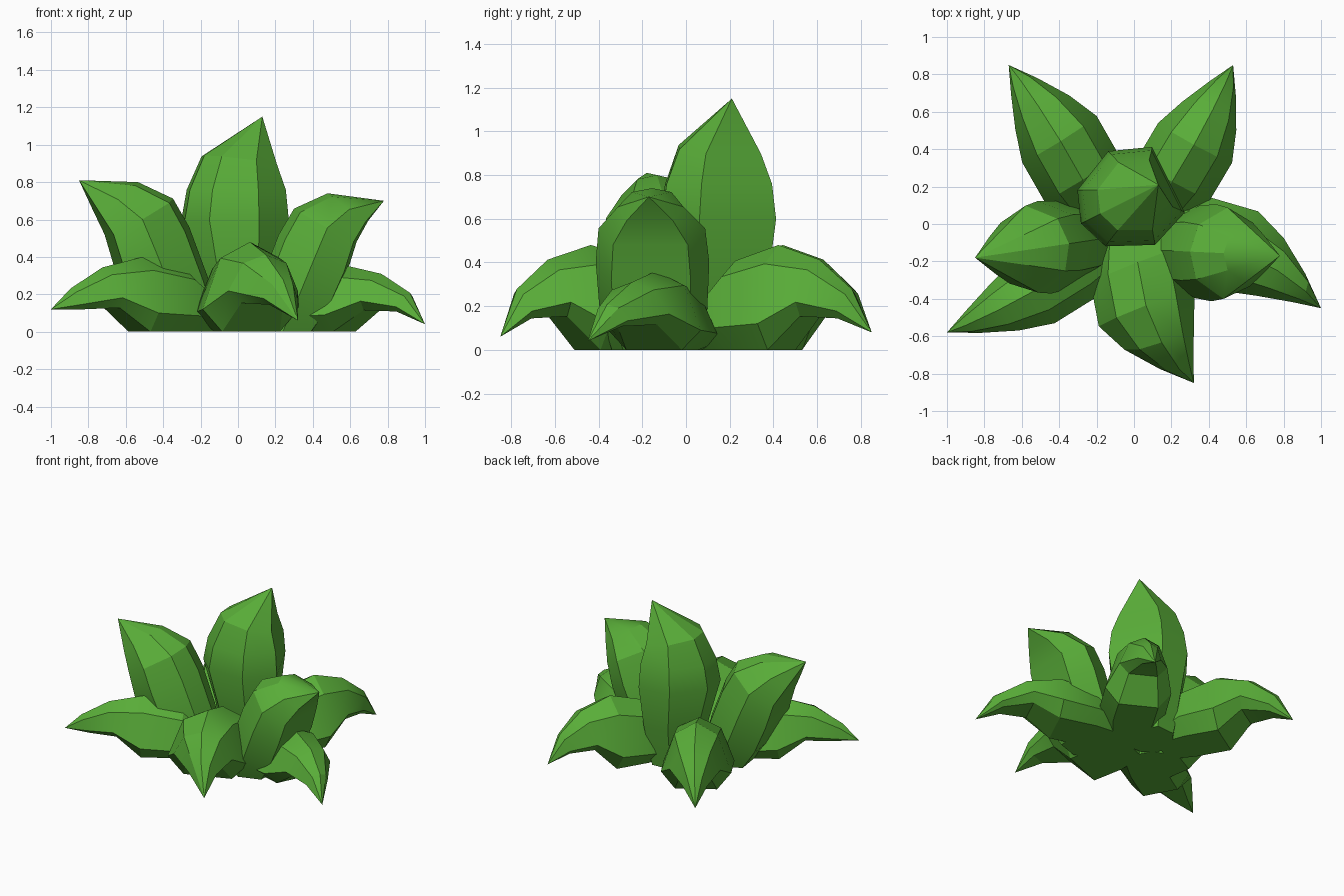
import bpy
import bmesh
import math
from mathutils import Vector

if "Cube" in bpy.data.objects:
    bpy.data.objects.remove(bpy.data.objects["Cube"])

green = bpy.data.materials.new("leaf green")
green.diffuse_color = (0.10, 0.42, 0.04, 1)
green.use_nodes = True
green.node_tree.nodes["Principled BSDF"].inputs["Base Color"].default_value = green.diffuse_color

# Cross-sections: (side fraction, height fraction from underside to ridge)
ROUND = [(0, 1), (0.6, 0.88), (1, 0.42), (0.7, 0), (-0.7, 0), (-1, 0.42), (-0.6, 0.88)]
ARCHED = [(0, 1), (0.62, 0.82), (1, 0.25), (0.6, 0), (-0.6, 0), (-1, 0.25), (-0.62, 0.82)]

# Leaf profiles: ridge (along, z), underside (along, z), width fraction
DROOPING = [
    (-0.08, 0.40, -0.08, 0.00, 0.80),
    (0.14, 0.85, 0.16, 0.00, 1.02),
    (0.42, 1.00, 0.44, 0.00, 1.02),
    (0.68, 0.86, 0.62, 0.32, 0.74),
    (0.88, 0.58, 0.82, 0.30, 0.36),
]
RISING = [
    (-0.15, 0.00, 0.40, 0.00, 0.75),
    (-0.03, 0.36, 0.55, 0.18, 0.95),
    (0.12, 0.70, 0.68, 0.43, 1.00),
    (0.25, 0.89, 0.76, 0.65, 0.94),
    (0.53, 1.00, 0.86, 0.80, 0.58),
]
UPRIGHT = [
    (-0.65, 0.00, 0.90, 0.00, 0.65),
    (-0.90, 0.26, 1.15, 0.26, 0.85),
    (-1.30, 0.52, 1.30, 0.52, 1.00),
    (-1.15, 0.66, 1.25, 0.66, 0.92),
    (-0.72, 0.82, 1.08, 0.78, 0.72),
]


def leaf(name, profile, section, base, tip, height, width, bend=0.0):
    """Loft a pointed leaf from base (x, y) to tip (x, y, z)."""
    b = Vector((base[0], base[1], 0))
    along = Vector((tip[0] - base[0], tip[1] - base[1], 0))
    side = Vector((-along.y, along.x, 0)).normalized()
    bm = bmesh.new()
    rings = []
    for rt, rz, ut, uz, wf in profile:
        ridge = b + along * rt + Vector((0, 0, rz * height))
        under = b + along * ut + Vector((0, 0, uz * height))
        t = max(0, min(1, (rt + ut) / 2))
        shift = side * (bend * 4 * t * (1 - t))
        rings.append([bm.verts.new(under.lerp(ridge, k) + side * (s * wf * width) + shift)
                      for s, k in section])
    n = len(section)
    bm.faces.new(rings[0][::-1])
    for lo, hi in zip(rings, rings[1:]):
        for j in range(n):
            c = (j + 1) % n
            bm.faces.new((lo[j], lo[c], hi[c], hi[j]))
    point = bm.verts.new(tip)
    for j in range(n):
        bm.faces.new((rings[-1][j], rings[-1][(j + 1) % n], point))
    bmesh.ops.recalc_face_normals(bm, faces=bm.faces)
    mesh = bpy.data.meshes.new(name)
    bm.to_mesh(mesh)
    bm.free()
    mesh.materials.append(green)
    obj = bpy.data.objects.new(name, mesh)
    bpy.context.collection.objects.link(obj)
    bpy.ops.object.select_all(action='DESELECT')
    obj.select_set(True)
    bpy.context.view_layer.objects.active = obj
    bpy.ops.object.shade_smooth_by_angle(angle=math.radians(25))


# Ring of five low drooping leaves
leaf("back_left_leaf", DROOPING, ARCHED, (-0.22, 0.13), (-0.67, 0.85, 0.08), 0.48, 0.23, -0.02)
leaf("back_right_leaf", DROOPING, ARCHED, (0.14, 0.13), (0.53, 0.85, 0.08), 0.48, 0.22, -0.02)
leaf("left_leaf", DROOPING, ARCHED, (-0.18, -0.13), (-1.00, -0.58, 0.12), 0.40, 0.20, 0.03)
leaf("right_leaf", DROOPING, ARCHED, (0.16, -0.05), (1.00, -0.45, 0.04), 0.36, 0.23, 0.09)
leaf("front_leaf", DROOPING, ARCHED, (0.02, -0.08), (0.32, -0.85, 0.06), 0.48, 0.27, -0.09)

# Two rising leaves
leaf("upper_left_leaf", RISING, ROUND, (-0.18, -0.08), (-0.85, -0.18, 0.81), 0.80, 0.25)
leaf("upper_right_leaf", RISING, ROUND, (0.14, -0.14), (0.78, -0.17, 0.70), 0.74, 0.26)

# Upright centre leaf
leaf("centre_leaf", UPRIGHT, ROUND, (-0.05, 0.12), (0.13, 0.21, 1.15), 1.15, 0.28)
